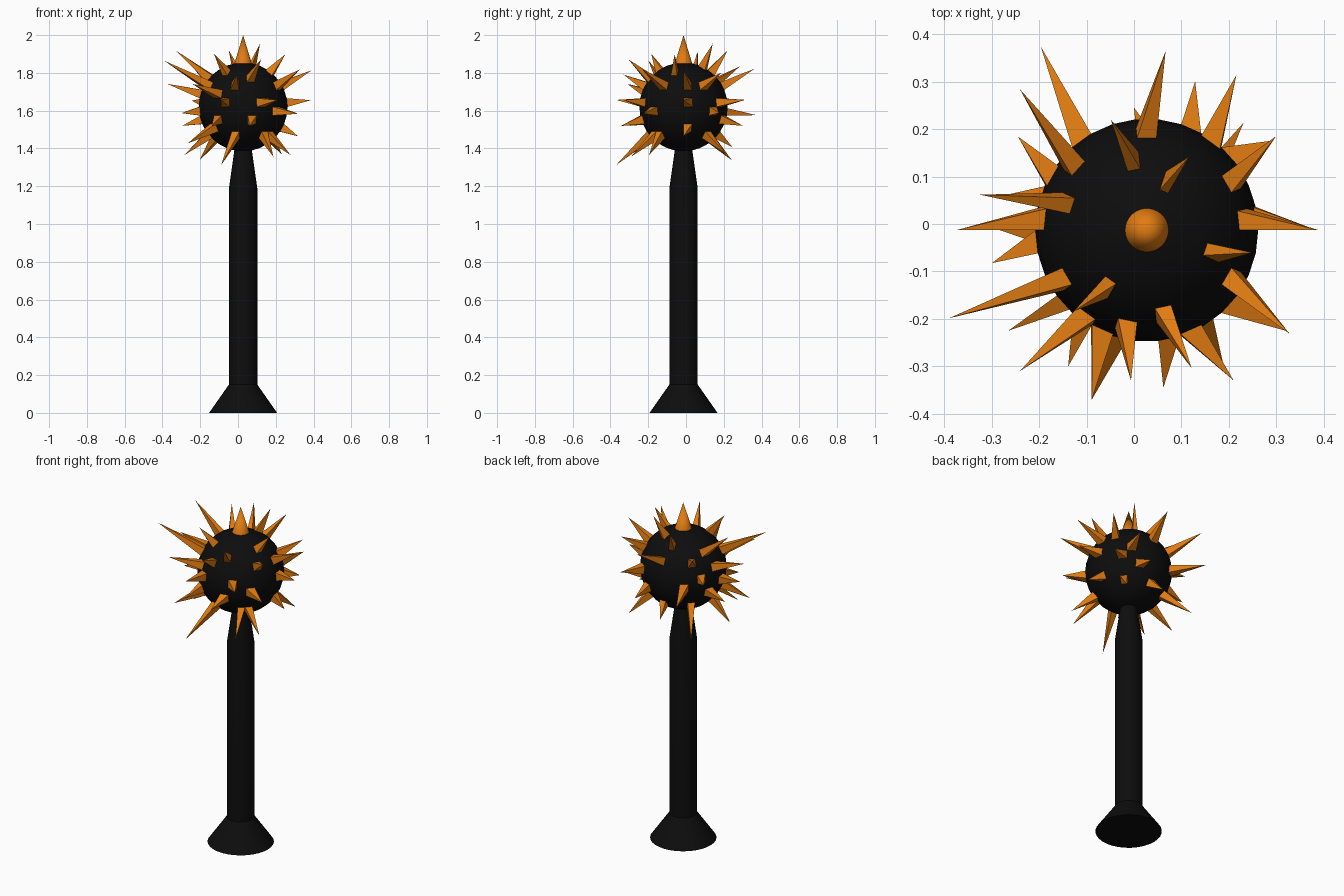
import bpy, bmesh, math
from mathutils import Vector, Matrix

cube = bpy.data.objects.get("Cube")
if cube:
    bpy.data.objects.remove(cube, do_unlink=True)

AXIS = Vector((0.027, -0.013, 0.0))
HEAD_Z, HEAD_R = 1.62, 0.235


def material(name, rgb):
    m = bpy.data.materials.new(name)
    m.use_nodes = True
    m.diffuse_color = (*rgb, 1)
    m.node_tree.nodes["Principled BSDF"].inputs["Base Color"].default_value = (*rgb, 1)
    return m


black = material("black", (0.004, 0.004, 0.004))
orange = material("orange", (0.75, 0.2, 0.006))


def finish(name, bm, location, mats, angle):
    bmesh.ops.recalc_face_normals(bm, faces=bm.faces)
    me = bpy.data.meshes.new(name)
    bm.to_mesh(me)
    bm.free()
    ob = bpy.data.objects.new(name, me)
    ob.location = location
    bpy.context.collection.objects.link(ob)
    for m in mats:
        me.materials.append(m)
    bpy.ops.object.select_all(action='DESELECT')
    ob.select_set(True)
    bpy.context.view_layer.objects.active = ob
    bpy.ops.object.shade_smooth_by_angle(angle=math.radians(angle))
    return ob


# Handle: flared foot, straight shaft and tapered neck, as one turned profile
profile = [(0.18, 0.0), (0.075, 0.15), (0.075, 1.19), (0.045, 1.40)]
SEG = 32
bm = bmesh.new()
rings = [[bm.verts.new((r * math.cos(2 * math.pi * i / SEG),
                        r * math.sin(2 * math.pi * i / SEG), z))
          for i in range(SEG)] for r, z in profile]
for a, b in zip(rings, rings[1:]):
    for i in range(SEG):
        j = (i + 1) % SEG
        bm.faces.new((a[i], a[j], b[j], b[i]))
bm.faces.new(rings[0])
bm.faces.new(rings[-1])
finish("handle", bm, AXIS, [black], 30)

# Spikes by elevation row: (azimuth in degrees, horizontal reach of the tip)
STEP = 11.25
spikes = {
    5.5: [(60, 0.179)],
    4.5: [(108, 0.245), (348, 0.228), (228, 0.23)],
    3.5: [(288, 0.306), (168, 0.36)],
    2.5: [(84, 0.38), (36, 0.337), (0, 0.363), (324, 0.373), (264, 0.319),
          (204, 0.457), (132, 0.40)],
    1.5: [(228, 0.40), (180, 0.402)],
    0.5: [(0, 0.358), (60, 0.378), (144, 0.336), (252, 0.376), (300, 0.366)],
    -0.5: [(36, 0.32), (324, 0.36), (120, 0.447), (192, 0.334)],
    -1.5: [(72, 0.33), (168, 0.33), (240, 0.332), (276, 0.334)],
    -2.5: [(0, 0.29), (216, 0.361)],
    -3.5: [(48, 0.305), (96, 0.26), (132, 0.345), (180, 0.31), (252, 0.376),
           (300, 0.32), (324, 0.31)],
}

# Head: sphere whose chosen faces are drawn out to points
bm = bmesh.new()
bmesh.ops.create_uvsphere(bm, u_segments=30, v_segments=16, radius=HEAD_R)
bmesh.ops.rotate(bm, verts=bm.verts, matrix=Matrix.Rotation(math.radians(6), 3, 'Z'))
picked = []
for row, items in spikes.items():
    el = math.radians(row * STEP)
    for az, reach in items:
        a = math.radians(az)
        tip = reach * Vector((math.cos(a), math.sin(a), math.tan(el)))
        face = max(bm.faces, key=lambda f: f.calc_center_median().normalized().dot(tip))
        picked.append((face, tip))

# Crown spike: the whole top cap rises to one point
pole = max(bm.verts, key=lambda v: v.co.z)
for f in pole.link_faces:
    f.material_index = 1
pole.co.z = 2.0 - HEAD_Z

for face, tip in picked:
    poked = bmesh.ops.poke(bm, faces=[face])
    poked["verts"][0].co = tip
    for f in poked["faces"]:
        f.material_index = 1
finish("spiked_head", bm, AXIS + Vector((0, 0, HEAD_Z)), [black, orange], 30)
